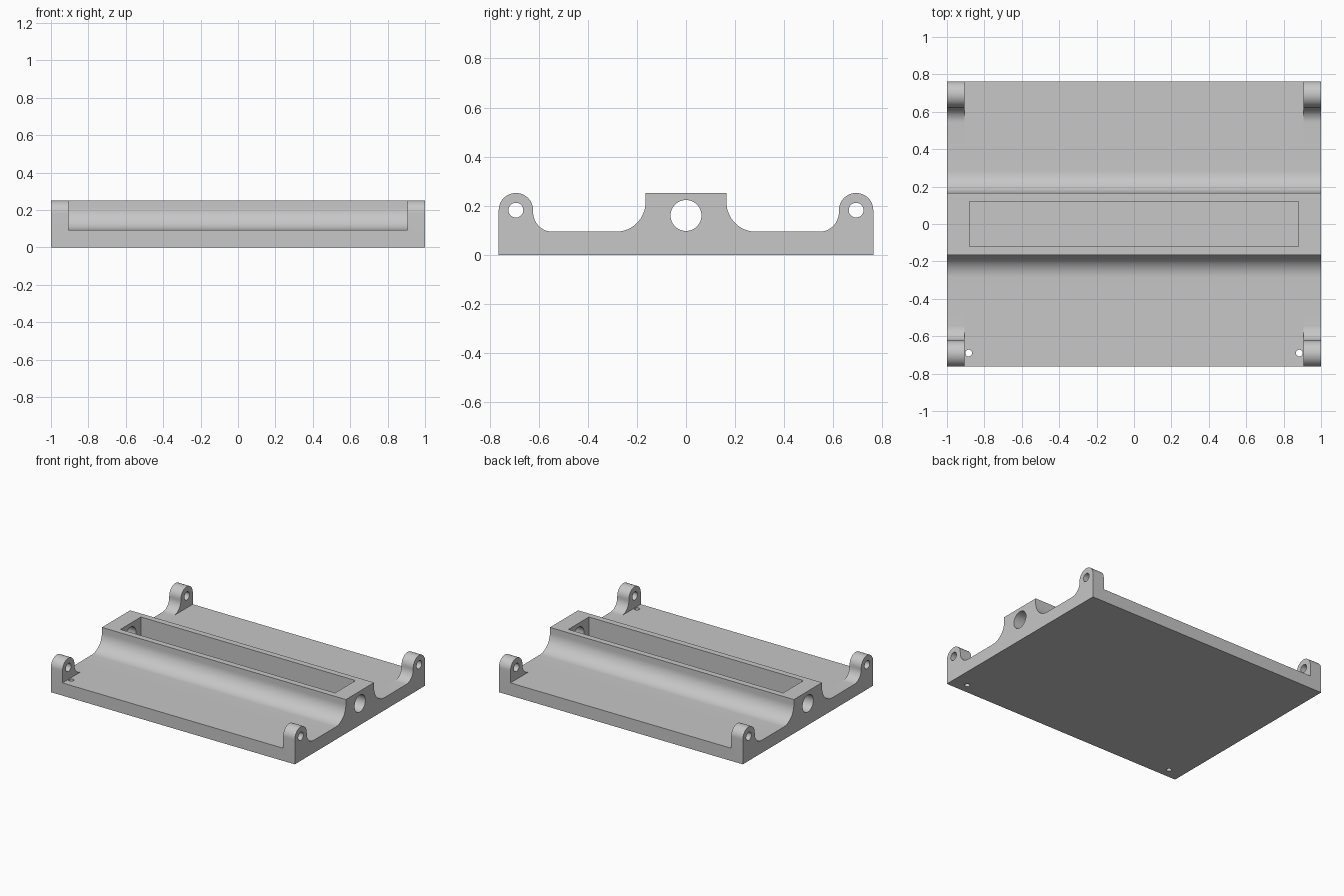
import bpy
import bmesh
from math import pi, sin, cos, radians
from mathutils import Matrix, Vector

cube = bpy.data.objects.get("Cube")
if cube:
    bpy.data.objects.remove(cube, do_unlink=True)

HALF_Y = 0.763      # half depth of the base
FLOOR = 0.094       # top of the base plate
EAR_Y, EAR_Z, EAR_R = 0.693, 0.182, 0.07
EAR_IN = 0.905      # inner face of the ears
RIDGE_Y, TOP = 0.165, 0.252


def add_object(name, bm):
    mesh = bpy.data.meshes.new(name)
    bmesh.ops.recalc_face_normals(bm, faces=bm.faces)
    bm.to_mesh(mesh)
    bm.free()
    obj = bpy.data.objects.new(name, mesh)
    bpy.context.collection.objects.link(obj)
    return obj


def box(name, low, high):
    bm = bmesh.new()
    low, high = Vector(low), Vector(high)
    size = Matrix.Diagonal((*(high - low), 1))
    bmesh.ops.create_cube(bm, size=1, matrix=Matrix.Translation((low + high) / 2) @ size)
    return add_object(name, bm)


def rod(name, radius, length, centre, along_x):
    bm = bmesh.new()
    turn = Matrix.Rotation(pi / 2 if along_x else 0, 4, 'Y')
    bmesh.ops.create_cone(bm, cap_ends=True, segments=48, radius1=radius, radius2=radius,
                          depth=length, matrix=Matrix.Translation(centre) @ turn)
    return add_object(name, bm)


def arc(cy, cz, r, start, end, steps=16):
    angles = [radians(start + (end - start) * i / steps) for i in range(steps + 1)]
    return [(cy + r * cos(a), cz + r * sin(a)) for a in angles]


# Side profile: ridge, fillets and rounded ears, mirrored about the middle
ridge_r, ear_r = 0.12, 0.08
half = [(RIDGE_Y, TOP)]
half += arc(RIDGE_Y + ridge_r, FLOOR + ridge_r, ridge_r, 180, 270)
half += arc(EAR_Y - EAR_R - ear_r, FLOOR + ear_r, ear_r, 270, 360)
half += arc(EAR_Y, EAR_Z, EAR_R, 180, 0, 24)
half += [(HALF_Y, 0)]
profile = half + [(-y, z) for y, z in reversed(half)]

bm = bmesh.new()
face = bm.faces.new([bm.verts.new((-1, y, z)) for y, z in profile])
grown = bmesh.ops.extrude_face_region(bm, geom=[face])["geom"]
bmesh.ops.translate(bm, vec=(2, 0, 0),
                    verts=[v for v in grown if isinstance(v, bmesh.types.BMVert)])
body = add_object("hinged_base_plate", bm)

# Cutters: gaps between ears, pocket, axle bores and pin holes
cutters = [box("pocket_cutter", (-0.88, -0.12, 0.07), (0.88, 0.12, 0.5)),
           rod("axle_bore_cutter", 0.063, 2.4, (0, 0, 0.16), True)]
for side in (-1, 1):
    ends = sorted((side * 0.42, side * 0.9))
    cutters.append(box("ear_gap_cutter", (-EAR_IN, ends[0], FLOOR), (EAR_IN, ends[1], 0.5)))
    cutters.append(rod("ear_bore_cutter", 0.03, 2.4, (0, side * EAR_Y, EAR_Z), True))
    cutters.append(rod("pin_hole_cutter", 0.018, 0.6, (side * 0.884, -0.69, 0.05), False))

bpy.ops.object.select_all(action='DESELECT')
body.select_set(True)
bpy.context.view_layer.objects.active = body
for cutter in cutters:
    cutter.hide_render = True
    mod = body.modifiers.new("cut", 'BOOLEAN')
    mod.operation = 'DIFFERENCE'
    mod.solver = 'EXACT'
    mod.object = cutter
    bpy.ops.object.modifier_apply(modifier=mod.name)
    bpy.data.objects.remove(cutter, do_unlink=True)

# Plain grey material
grey = bpy.data.materials.new("light_grey")
grey.use_nodes = True
colour = (0.57, 0.57, 0.57, 1)
grey.diffuse_color = colour
grey.node_tree.nodes["Principled BSDF"].inputs["Base Color"].default_value = colour
body.data.materials.clear()
body.data.materials.append(grey)
bpy.ops.object.shade_smooth_by_angle(angle=radians(30))
